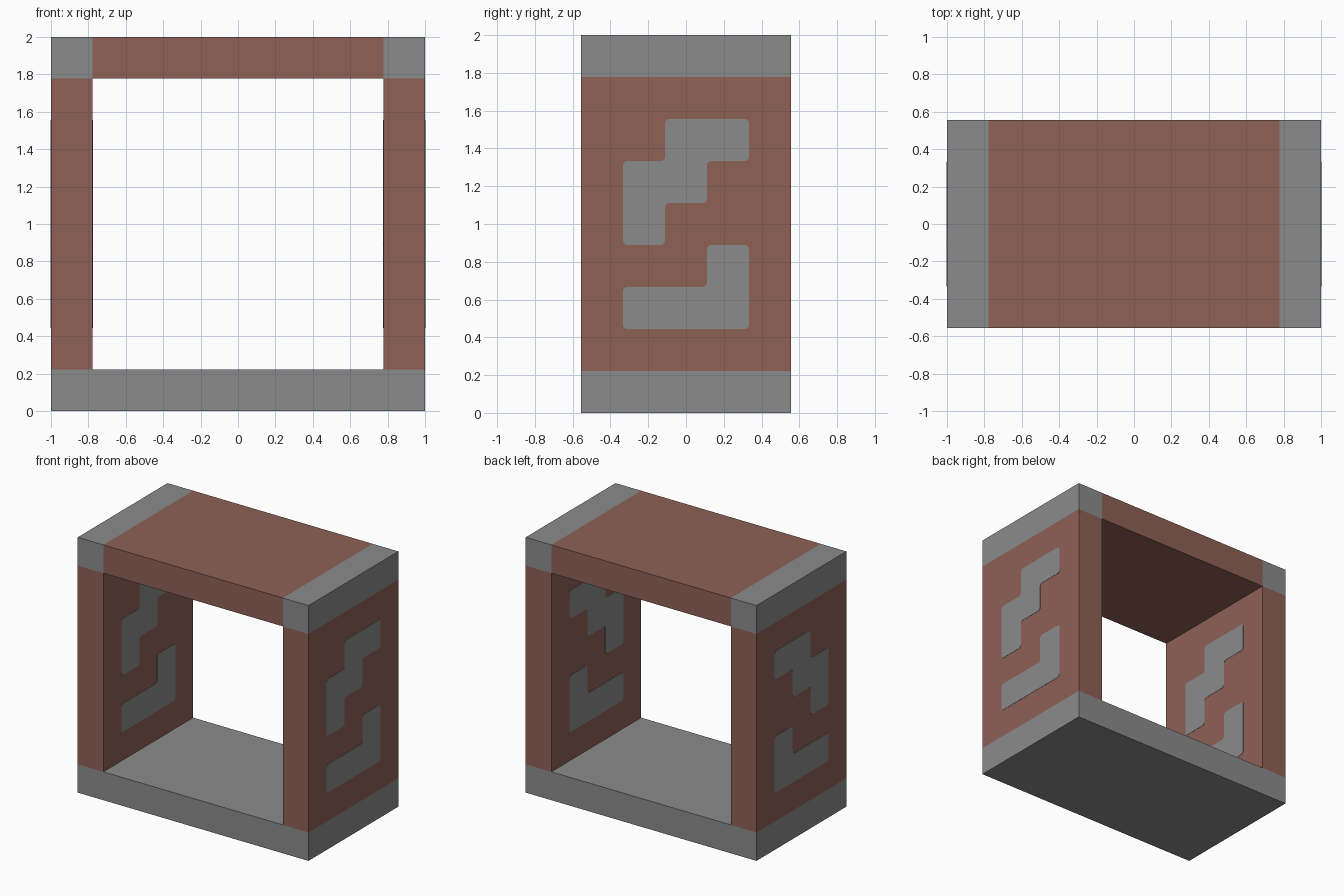
import bpy, bmesh

if "Cube" in bpy.data.objects:
    bpy.data.objects.remove(bpy.data.objects["Cube"], do_unlink=True)

U = 2 / 9              # one block of the design
HALF_DEPTH = 2.5 * U
PLATE = 0.002


def material(name, rgb):
    m = bpy.data.materials.new(name)
    m.use_nodes = True
    m.diffuse_color = (*rgb, 1)
    m.node_tree.nodes["Principled BSDF"].inputs["Base Color"].default_value = (*rgb, 1)
    return m


brown = material("brick brown", (0.27, 0.12, 0.094))
grey = material("stone grey", (0.26, 0.26, 0.26))


def finish(bm, name, mats):
    bmesh.ops.recalc_face_normals(bm, faces=bm.faces)
    mesh = bpy.data.meshes.new(name)
    bm.to_mesh(mesh)
    bm.free()
    for m in mats:
        mesh.materials.append(m)
    ob = bpy.data.objects.new(name, mesh)
    bpy.context.collection.objects.link(ob)
    return ob


def extrude(bm, offset):
    result = bmesh.ops.extrude_face_region(bm, geom=bm.faces[:])
    verts = [g for g in result["geom"] if isinstance(g, bmesh.types.BMVert)]
    bmesh.ops.translate(bm, verts=verts, vec=offset)


# Square frame: a ring of eight panels pushed back through its depth
bm = bmesh.new()
stops = (0, U, 8 * U, 9 * U)
v = [[bm.verts.new((x - 1, -HALF_DEPTH, z)) for x in stops] for z in stops]
for r in range(3):
    for c in range(3):
        if (r, c) != (1, 1):
            bm.faces.new((v[r][c], v[r][c + 1], v[r + 1][c + 1], v[r + 1][c]))
extrude(bm, (0, 2 * HALF_DEPTH, 0))
# Grey floor and upper corners, brown elsewhere
for f in bm.faces:
    p = f.calc_center_median()
    corner = p.z > 8.1 * U and abs(p.x) > 3.6 * U
    f.material_index = int(p.z < 1.1 * U or corner)
finish(bm, "frame", (brown, grey))

# Wall inlays: outlines in block steps (depth, height), corners trimmed
outlines = {
    "step": ((1, 4), (2, 4), (2, 5), (3, 5), (3, 6), (4, 6), (4, 7), (2, 7), (2, 6), (1, 6)),
    "hook": ((1, 2), (4, 2), (4, 4), (3, 4), (3, 3), (1, 3)),
}


def inlay(name, outline, x, direction):
    bm = bmesh.new()
    bm.faces.new([bm.verts.new((x, y * U - HALF_DEPTH, z * U)) for y, z in outline])
    bmesh.ops.bevel(bm, geom=bm.verts[:], offset=0.015, offset_type='OFFSET',
                    segments=1, affect='VERTICES')
    extrude(bm, (direction * PLATE, 0, 0))
    finish(bm, name, (grey,))


for side, s in (("left", 1), ("right", -1)):
    for shape, outline in outlines.items():
        inlay(f"{side}_outer_{shape}_inlay", outline, s, s)
        inlay(f"{side}_inner_{shape}_inlay", outline, s * 3.5 * U, -s)
